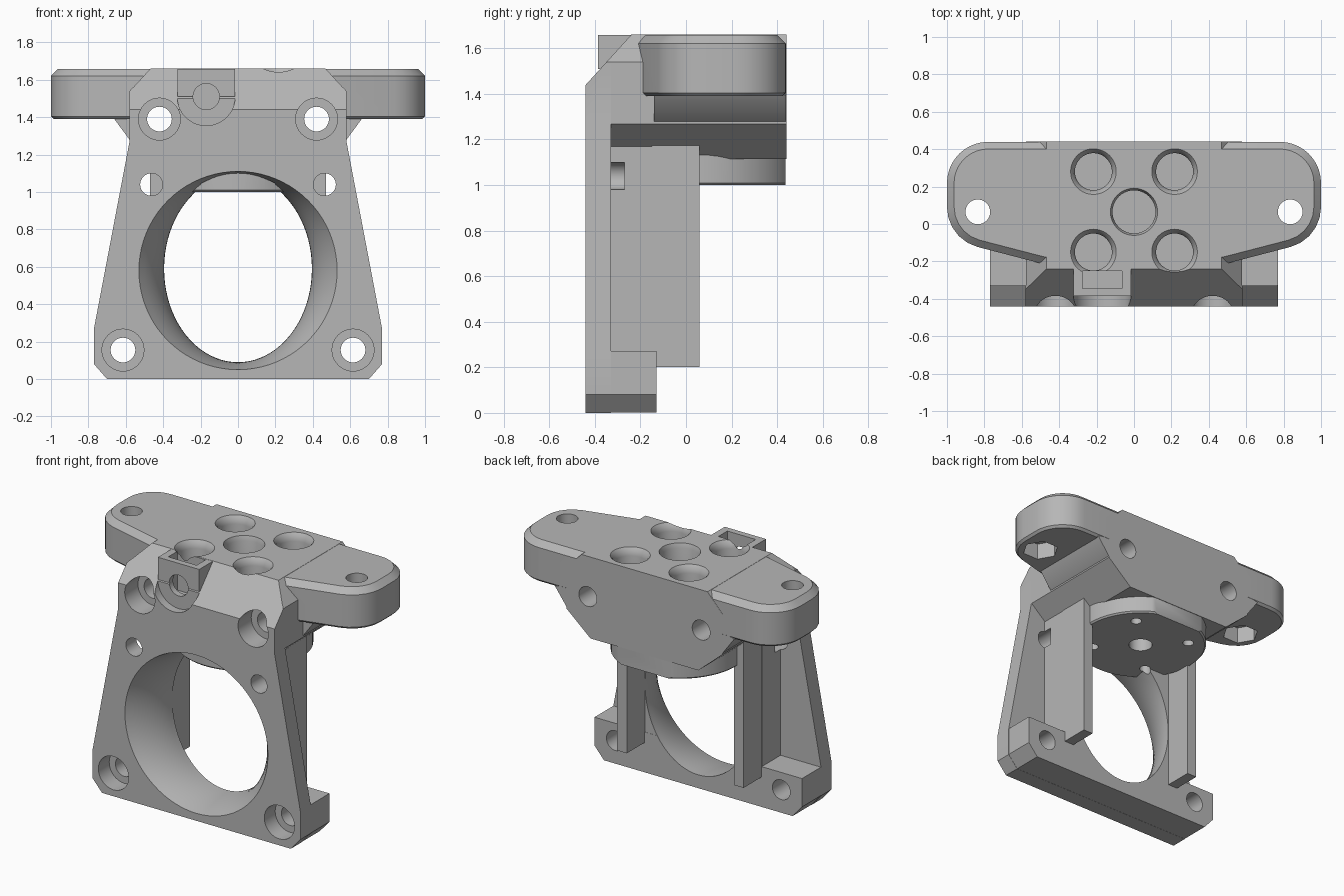
import bpy, bmesh
from math import sin, cos, pi, radians

if "Cube" in bpy.data.objects:
    bpy.data.objects.remove(bpy.data.objects["Cube"])

grey = bpy.data.materials.new("light grey")
grey.use_nodes = True
grey.diffuse_color = (0.47, 0.47, 0.47, 1)
grey.node_tree.nodes["Principled BSDF"].inputs["Base Color"].default_value = (0.47, 0.47, 0.47, 1)


def loft(rings, name="tool"):
    bm = bmesh.new()
    loops = [[bm.verts.new(p) for p in points] for points in rings]
    n = len(loops[0])
    for a, b in zip(loops, loops[1:]):
        for i in range(n):
            bm.faces.new((a[i], a[(i + 1) % n], b[(i + 1) % n], b[i]))
    bm.faces.new(loops[0])
    bm.faces.new(loops[-1])
    bmesh.ops.recalc_face_normals(bm, faces=bm.faces[:])
    mesh = bpy.data.meshes.new(name)
    bm.to_mesh(mesh)
    bm.free()
    mesh.materials.append(grey)
    obj = bpy.data.objects.new(name, mesh)
    bpy.context.scene.collection.objects.link(obj)
    return obj


def prism_y(profile, y0, y1, name="tool"):
    return loft([[(x, y, z) for x, z in profile] for y in (y0, y1)], name)


def box(x0, x1, y0, y1, z0, z1):
    return prism_y([(x0, z0), (x1, z0), (x1, z1), (x0, z1)], y0, y1)


def ring(a, b, n):
    return [(a * cos(2 * pi * i / n), b * sin(2 * pi * i / n)) for i in range(n)]


def rod_y(x, z, r, y0, y1):
    return prism_y([(x + u, z + v) for u, v in ring(r, r, 40)], y0, y1)


def lathe_z(x, y, steps, n=40, name="tool"):
    # steps are (radius, height) pairs
    return loft([[(x + u, y + v, z) for u, v in ring(r, r, n)] for r, z in steps], name)


def mirror(half):
    return half + [(-x, z) for x, z in reversed(half)]


def volume(obj):
    bm = bmesh.new()
    bm.from_mesh(obj.data)
    size = abs(bm.calc_volume())
    bm.free()
    return size


def combine(obj, tool, op, low, high):
    # Take the first solver whose result has a sensible volume
    before = volume(obj)
    mod = obj.modifiers.new("combine", "BOOLEAN")
    mod.operation, mod.object = op, tool
    for solver in ("EXACT", "MANIFOLD", "FLOAT"):
        mod.solver = solver
        bm = bmesh.new()
        bm.from_object(obj, bpy.context.evaluated_depsgraph_get())
        good = low * before < abs(bm.calc_volume()) < high * before
        if good:
            bm.to_mesh(obj.data)
        bm.free()
        if good:
            break
    obj.modifiers.remove(mod)
    obj.data.update()
    bpy.data.objects.remove(tool)


def add(obj, tool):
    combine(obj, tool, "UNION", 0.999, 4)


def cut(obj, tool):
    combine(obj, tool, "DIFFERENCE", 0.6, 1.001)


# Front plate with the thick foot block and the head
bracket = prism_y(mirror([(0.70, 0), (0.77, 0.08), (0.77, 0.27), (0.58, 1.27),
                          (0.58, 1.54), (0.47, 1.655)]), -0.44, -0.33, "motor_bracket")
add(bracket, prism_y(mirror([(0.699, 0.001), (0.769, 0.081), (0.769, 0.271)]), -0.40, -0.13))
add(bracket, prism_y(mirror([(0.40, 1.115), (0.578, 1.268), (0.578, 1.54), (0.468, 1.66)]), -0.40, 0.44))
add(bracket, prism_y(mirror([(0.54, 1.26), (0.58, 1.28), (0.665, 1.395), (0.56, 1.42)]), -0.14, 0.438))

# Inner cheeks around the bore
for s in (-1, 1):
    x0, x1 = sorted((s * 0.20, s * 0.47))
    add(bracket, box(x0, x1, -0.36, -0.131, 0.2, 1.17))

# Flared bore, round at the front and oval at the back
rings = []
for y, t in [(-0.5, 0)] + [(-0.44 + 0.31 * k / 8, k / 8) for k in range(9)] + [(-0.11, 1)]:
    e = (1 - t) ** 2
    rings.append([(u, y, 0.59 - 0.01 * e + v) for u, v in ring(0.395 + 0.135 * e, 0.50 + 0.03 * e, 80)])
cut(bracket, loft(rings))

# Thin side walls running back from the cheeks
for s in (-1, 1):
    x0, x1 = sorted((s * 0.397, s * 0.469))
    add(bracket, box(x0, x1, -0.15, 0.06, 0.201, 1.19))

# Sloped front of the head
slope = [(-0.44, 1.44), (-0.20, 1.704), (-0.6, 1.75), (-0.6, 1.264)]
cut(bracket, loft([[(x, y, z) for y, z in slope] for x in (-0.9, 0.9)]))

# Sensor pocket: round recess and square housing
PX, PZ = -0.17, 1.51
cut(bracket, rod_y(PX, PZ, 0.155, -0.6, -0.385))
add(bracket, box(PX - 0.153, PX + 0.153, -0.386, -0.2, PZ, 1.659))

# Winged top plate with chamfered edges
half = [(0.78 + 0.22 * cos(radians(a)), 0.219 + 0.22 * sin(radians(a))) for a in range(90, -1, -9)]
half += [(0.78 + 0.22 * cos(radians(a)), 0.09 + 0.22 * sin(radians(a))) for a in range(0, -76, -15)]
half.append((0.48, -0.215))
wing = loft([[(x, y, z) for x, y in mirror(half)] for z in (1.39, 1.659)], "wing_plate")
bm = bmesh.new()
bm.from_mesh(wing.data)
for level, size in ((1.659, 0.038), (1.39, 0.015)):
    edges = [e for e in bm.edges if all(abs(v.co.z - level) < 0.001 for v in e.verts)]
    bmesh.ops.bevel(bm, geom=edges, offset=size, segments=1, affect="EDGES")
bm.to_mesh(wing.data)
bm.free()
add(bracket, wing)

# Round hub under the head, trimmed near the back
hub = lathe_z(0, 0.065, [(0.41, 1.0), (0.42, 1.01), (0.42, 1.2)], 72, "hub")
cut(hub, box(-0.6, 0.6, 0.437, 0.8, 0.9, 1.4))
add(bracket, hub)

# Pocket slot and its cross hole
cut(bracket, box(PX - 0.105, PX + 0.105, -0.345, -0.25, 1.40, 1.8))
cut(bracket, rod_y(PX, PZ, 0.07, -0.6, -0.3))

for s in (-1, 1):
    # Counterbored screw holes at the feet and the head
    for x, z, floor in ((0.615, 0.155, -0.325), (0.42, 1.39, -0.30)):
        cut(bracket, rod_y(s * x, z, 0.112, -0.6, floor))
        cut(bracket, rod_y(s * x, z, 0.066, -0.6, 0.6))
    # Small blind holes beside the bore
    cut(bracket, rod_y(s * 0.463, 1.04, 0.06, -0.6, -0.27))
    # Wing bolt holes with hexagonal nut pockets below
    cut(bracket, lathe_z(s * 0.835, 0.065, [(0.066, 1.2), (0.066, 1.8)]))
    cut(bracket, lathe_z(s * 0.835, 0.065, [(0.115, 1.3), (0.115, 1.50)], 6))
    # Four large top sockets and the pilot holes beneath them
    for y in (0.28, -0.15):
        cut(bracket, lathe_z(s * 0.217, y, [(0.099, 1.25), (0.099, 1.61), (0.106, 1.64), (0.13, 1.67)]))
        cut(bracket, lathe_z(s * 0.217, y, [(0.035, 0.9), (0.035, 1.22)], 24))

# Central socket and pilot
cut(bracket, lathe_z(0, 0.065, [(0.115, 1.25), (0.115, 1.63), (0.13, 1.67)]))
cut(bracket, lathe_z(0, 0.065, [(0.075, 0.9), (0.075, 1.22)]))

# Smooth the round surfaces and keep the edges sharp
bracket.data.shade_smooth()
bracket.data.set_sharp_from_angle(angle=radians(28))
